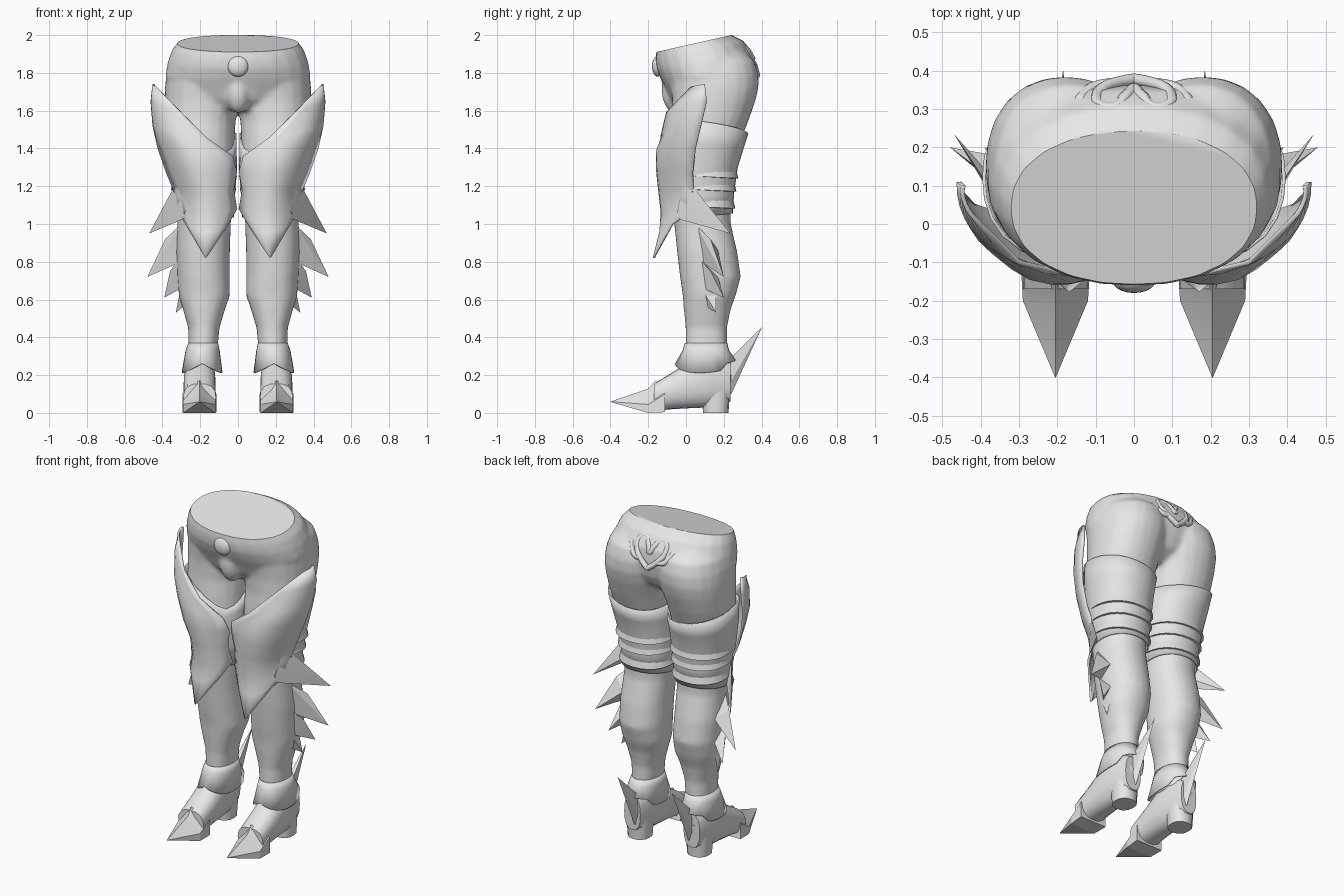
import bpy, bmesh, math
from mathutils import Vector

if "Cube" in bpy.data.objects:
    bpy.data.objects.remove(bpy.data.objects["Cube"])

steel = bpy.data.materials.new("pale_steel")
steel.diffuse_color = (0.8, 0.8, 0.8, 1)
steel.use_nodes = True
steel.node_tree.nodes["Principled BSDF"].inputs["Base Color"].default_value = steel.diffuse_color


def finish(name, bm, mirror=True, thick=0, angle=35):
    bmesh.ops.remove_doubles(bm, verts=bm.verts, dist=0.0005)
    bmesh.ops.recalc_face_normals(bm, faces=bm.faces)
    me = bpy.data.meshes.new(name)
    bm.to_mesh(me)
    bm.free()
    me.materials.append(steel)
    ob = bpy.data.objects.new(name, me)
    bpy.context.collection.objects.link(ob)
    bpy.ops.object.select_all(action='DESELECT')
    ob.select_set(True)
    bpy.context.view_layer.objects.active = ob
    bpy.ops.object.shade_smooth_by_angle(angle=math.radians(angle))
    if thick:
        s = ob.modifiers.new("thickness", 'SOLIDIFY')
        s.thickness, s.offset = thick, 0
    if mirror:
        ob.modifiers.new("mirror", 'MIRROR').use_mirror_merge = False
    return ob


def skin(bm, rings, closed=True, cap=True):
    """Join rows of points with quads."""
    rows = [[bm.verts.new(p) for p in r] for r in rings]
    n = len(rows[0])
    for a, b in zip(rows, rows[1:]):
        for i in range(n if closed else n - 1):
            j = (i + 1) % n
            bm.faces.new((a[i], a[j], b[j], b[i]))
    if cap:
        bm.faces.new(rows[0])
        bm.faces.new(rows[-1])


def oval(u0, u1, v0, v1, n=24, power=2.2):
    pts = []
    for i in range(n):
        t = math.tau * i / n
        c, s = math.cos(t), math.sin(t)
        e = (abs(c) ** power + abs(s) ** power) ** (-1 / power)
        pts.append(((u0 + u1) / 2 + (u1 - u0) / 2 * c * e,
                    (v0 + v1) / 2 + (v1 - v0) / 2 * s * e))
    return pts


def level(z, x0, x1, y0, y1, tilt=0.0, lean=0.0, dip=0.0):
    """Horizontal ring: tilted front-back, left-right, or dipped at the inner front."""
    cx, cy = (x0 + x1) / 2, 0.04 if x0 == -x1 else (y0 + y1) / 2
    return [(x, y, z + tilt * (y - cy) + lean * (x - cx)
             - dip * min(1, max(0, (.12 - y) / .16)) * max(0, 1 - x / .33))
            for x, y in oval(x0, x1, y0, y1)]


def ball(bm, loc, size):
    made = bmesh.ops.create_uvsphere(bm, u_segments=20, v_segments=12, radius=1)
    for v in made["verts"]:
        v.co = Vector([l + c * s for l, c, s in zip(loc, v.co, size)])


def hulls(name, groups):
    bm = bmesh.new()
    for pts in groups:
        vs = [bm.verts.new(p) for p in pts]
        bmesh.ops.convex_hull(bm, input=vs)
    return finish(name, bm, angle=20)


# Body: legs, pelvis and front pad fused into one smooth skin
leg = [level(*r) for r in (
    (.23, .12, .28, .01, .21), (.36, .106, .262, -.002, .217), (.45, .098, .264, -.002, .217),
    (.55, .068, .292, -.012, .237), (.62, .043, .313, -.017, .263), (.72, .043, .322, -.032, .29),
    (.85, .043, .327, -.047, .272), (1.0, .038, .322, -.062, .237), (1.15, .03, .327, -.072, .237),
    (1.3, .018, .352, -.087, .252), (1.45, .018, .372, -.082, .292), (1.55, .012, .382, -.072, .332),
    (1.65, -.01, .387, -.072, .367), (1.72, -.02, .387, -.08, .384), (1.79, -.03, .38, -.09, .384),
    (1.86, -.02, .36, -.08, .364), (1.92, .03, .30, -.03, .30))]
bm = bmesh.new()
skin(bm, leg)
skin(bm, [[(-x, y, z) for x, y, z in r] for r in leg])
skin(bm, [level(z, -w, w, y0, y1, t) for z, w, y0, y1, t in (
    (2.01, .285, -.155, .17, .225), (1.955, .322, -.157, .243, .225), (1.915, .349, -.162, .307, .2),
    (1.85, .372, -.157, .354, .13), (1.78, .385, -.135, .365, .06), (1.72, .372, -.11, .35, 0),
    (1.66, .3, -.085, .32, 0), (1.60, .1, -.05, .24, 0))])
ball(bm, (0, -.055, 1.71), (.07, .075, .125))
body = finish("body_blank", bm, mirror=False)
remesh = body.modifiers.new("fuse", 'REMESH')
remesh.mode, remesh.voxel_size = 'VOXEL', .012
relax = body.modifiers.new("relax", 'SMOOTH')
relax.factor, relax.iterations = .5, 8
bpy.context.view_layer.update()
bm = bmesh.new()
bm.from_object(body, bpy.context.evaluated_depsgraph_get())
bpy.data.objects.remove(body)
# Slanted flat waist
cut = bmesh.ops.bisect_plane(bm, geom=bm.verts[:] + bm.edges[:] + bm.faces[:], dist=1e-5,
                             plane_co=(0, .04, 1.955), plane_no=(0, -.225, 1), clear_outer=True)
bmesh.ops.holes_fill(bm, edges=[e for e in bm.edges if e.is_boundary], sides=0)
finish("body", bm, mirror=False, angle=40)

# Waist stud
bm = bmesh.new()
ball(bm, (0, -.15, 1.835), (.055, .03, .055))
finish("waist_stud", bm, mirror=False)

# Heart ornament on the back of the waist, swept along a smoothed path
profile = ((1.70, .37), (1.78, .378), (1.85, .365), (1.92, .33), (2.0, .25))


def back_y(z):
    for (za, ya), (zb, yb) in zip(profile, profile[1:]):
        if z <= zb:
            return ya + (yb - ya) * (z - za) / (zb - za)
    return profile[-1][1]


def smooth_path(pts, steps=4):
    p = [Vector(q) for q in pts]
    p = [2 * p[0] - p[1]] + p + [2 * p[-1] - p[-2]]
    out = []
    for a, b, c, d in zip(p, p[1:], p[2:], p[3:]):
        for k in range(steps):
            t = k / steps
            out.append(.5 * (2 * b + (c - a) * t + (2 * a - 5 * b + 4 * c - d) * t * t
                             + (3 * b - a - 3 * c + d) * t ** 3))
    return out + [p[-2]]


bm = bmesh.new()
for pts in ([(0, 1.785), (.045, 1.82), (.09, 1.87), (.095, 1.925), (.055, 1.945), (.02, 1.91), (0, 1.865)],
            [(.06, 1.83), (.10, 1.835), (.13, 1.87), (.145, 1.91)]):
    path = smooth_path(pts)
    rings = []
    for i, (x, z) in enumerate(path):
        d = (path[min(i + 1, len(path) - 1)] - path[max(i - 1, 0)]).normalized()
        side = Vector((-d.y, 0, d.x))
        r = .016 if i < len(path) - 1 else .006
        c = Vector((x, back_y(z) - 1.0 * x * x, z))
        rings.append([c + side * r * math.cos(k * math.tau / 8)
                      + Vector((0, r * math.sin(k * math.tau / 8), 0)) for k in range(8)])
    skin(bm, rings)
finish("heart_ornament", bm, angle=50)

# Thigh cuffs with raised bands
bm = bmesh.new()
skin(bm, [level(*r) for r in (
    (1.04, .025, .333, -.07, .245, .1), (1.15, .02, .338, -.075, .25, .05),
    (1.3, .008, .362, -.088, .270, 0), (1.41, .012, .38, -.09, .298, -.1, .08, .09),
    (1.51, .012, .392, -.085, .326, -.15, .15, .17))], cap=False)
finish("thigh_cuffs", bm, thick=.008)
bm = bmesh.new()
for z, x0, x1, y1 in ((1.27, .01, .36, .272), (1.20, .014, .35, .262), (1.11, .018, .342, .256)):
    skin(bm, [level(z + h, x0 - g, x1 + g, -.06, y1 + g, -.05) for h, g in
              ((.035, -.008), (-.02, .005), (-.022, -.012))], cap=False)
finish("thigh_bands", bm)

# Front thigh plates: each row runs inner edge, middle, outer edge
rows = (((.43, .03, 1.725), (.446, .07, 1.735), (.445, .10, 1.74)),
        ((.30, -.10, 1.59), (.42, -.01, 1.63), (.457, .11, 1.65)),
        ((.17, -.13, 1.46), (.37, -.07, 1.5), (.447, .08, 1.52)),
        ((.03, -.10, 1.36), (.27, -.14, 1.4), (.42, .05, 1.4)),
        ((.008, -.07, 1.28), (.22, -.147, 1.28), (.375, .035, 1.27)),
        ((.025, -.06, 1.18), (.19, -.137, 1.18), (.337, .04, 1.18)),
        ((.008, -.04, 1.08), (.18, -.125, 1.06), (.32, .05, 1.08)),
        ((.065, -.09, .98), (.172, -.135, .96), (.275, -.07, 1.0)),
        ((.165, -.166, .83), (.17, -.17, .82), (.175, -.166, .83)))
bm = bmesh.new()
grid = []
for a, b, c in rows:
    a, b, c = Vector(a), Vector(b), Vector(c)
    grid.append([a * (1 - t) * (1 - 2 * t) + b * 4 * t * (1 - t) + c * t * (2 * t - 1)
                 for t in [k / 8 for k in range(9)]])
skin(bm, grid, closed=False, cap=False)
finish("thigh_plates", bm, thick=.012)

# Knee spikes and calf spikes
hulls("knee_spikes", [((.337, .035, 1.2), (.28, -.055, 1.03), (.30, -.03, 1.12), (.315, .06, 1.06),
                       (.40, .12, 1.02), (.375, .10, 1.11), (.47, .235, .95))])
hulls("calf_spikes", [
    ((.30, .05, 1.0), (.385, .13, .92), (.31, .17, .86), (.30, .08, .80), (.48, .2, .72)),
    ((.31, .07, .82), (.36, .13, .75), (.31, .17, .72), (.30, .09, .66), (.39, .2, .61)),
    ((.30, .07, .68), (.31, .16, .62), (.28, .1, .57), (.33, .16, .53))])

# Ankle cuffs, peaked at the front and low at the sides
bm = bmesh.new()
lower = [(x, y, z - .06 * abs(x - .19) / .11 * (1 if y < .2 else .3))
         for x, y, z in level(.27, .085, .295, -.055, .262, .06)]
skin(bm, [level(.37, .108, .26, -.003, .216), level(.33, .1, .275, -.015, .225), lower], cap=False)
finish("ankle_cuffs", bm, thick=.006)

# Boots
bm = bmesh.new()
skin(bm, [[(x, y, z) for x, z in oval(.203 - w, .203 + w, z0, z1, 16, 2.6)]
          for y, w, z0, z1 in ((.235, .055, .06, .27), (.15, .08, .03, .33), (.02, .085, .025, .275),
                               (-.07, .085, .02, .215), (-.17, .086, .01, .155))])
finish("boots", bm, angle=50)

# Heels blending up into the boots
bm = bmesh.new()
skin(bm, [[(x, y, z) for x, y in oval(.203 - w, .203 + w, y0, y1, 12, 2.6)]
          for z, w, y0, y1 in ((0, .065, .09, .225), (.08, .07, .085, .23), (.2, .07, .06, .24))])
finish("heels", bm, angle=50)

# Pointed toe caps with a centre ridge
bm = bmesh.new()
skin(bm, [[(.205 - w, y, zb), (.205 - w, y, zs), (.205, y + back, zt), (.205 + w, y, zs), (.205 + w, y, zb)]
          for y, w, zb, zs, zt, back in ((-.11, .09, .004, .10, .172, -.05),
                                         (-.2, .085, 0, .045, .128, 0),
                                         (-.4, .001, .058, .059, .06, 0))])
finish("toe_caps", bm, angle=15)

# Heel spurs
hulls("heel_spurs", [
    ((.16, .2, .10), (.21, .2, .10), (.165, .215, .27), (.205, .215, .27),
     (.185, .265, .285), (.185, .24, .10), (.185, .403, .455))])
